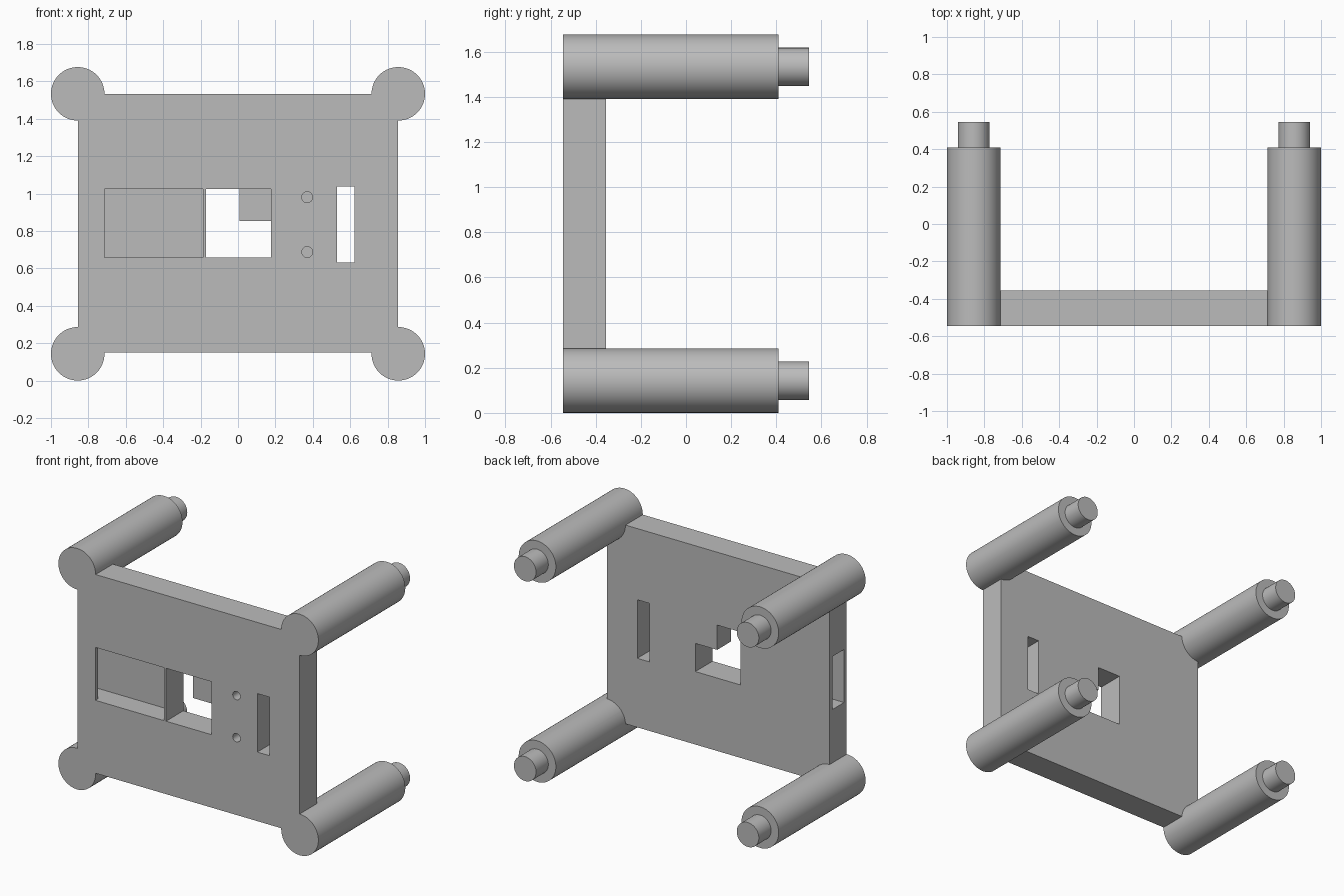
import bpy
from math import pi

cube = bpy.data.objects.get("Cube")
if cube:
    bpy.data.objects.remove(cube, do_unlink=True)

grey = bpy.data.materials.new("plain_grey")
grey.use_nodes = True
grey.diffuse_color = (0.5, 0.5, 0.5, 1)
grey.node_tree.nodes["Principled BSDF"].inputs["Base Color"].default_value = (0.5, 0.5, 0.5, 1)

FRONT, BACK = -0.545, -0.355


def box(name, x, y, z):
    """Box from (min, max) pairs."""
    mid = [(a + b) / 2 for a, b in (x, y, z)]
    bpy.ops.mesh.primitive_cube_add(size=1, location=mid)
    ob = bpy.context.object
    ob.name = name
    ob.scale = [b - a for a, b in (x, y, z)]
    bpy.ops.object.transform_apply(location=True, rotation=True, scale=True)
    ob.data.materials.append(grey)
    return ob


def rod(name, x, z, radius, y0, y1, sides=64):
    """Cylinder running front to back."""
    bpy.ops.mesh.primitive_cylinder_add(vertices=sides, radius=radius, depth=y1 - y0,
                                        location=(x, (y0 + y1) / 2, z), rotation=(pi / 2, 0, 0))
    ob = bpy.context.object
    ob.name = name
    bpy.ops.object.transform_apply(location=True, rotation=True, scale=True)
    ob.data.materials.append(grey)
    return ob


def combine(target, tool, operation):
    """Apply a boolean and discard the tool object."""
    mod = target.modifiers.new(operation, 'BOOLEAN')
    mod.operation, mod.object, mod.solver = operation, tool, 'EXACT'
    bpy.context.view_layer.objects.active = target
    bpy.ops.object.modifier_apply(modifier=mod.name)
    bpy.data.objects.remove(tool, do_unlink=True)


# Face plate
frame = box("frame", (-0.855, 0.855), (FRONT, BACK), (0.15, 1.532))

# Window, slot, pocket and the channel from the pocket out through the side
window_z = (0.657, 1.025)
cutters = [
    box("window_cut", (-0.172, 0.177), (-0.6, -0.3), window_z),
    box("slot_cut", (0.53, 0.623), (-0.6, -0.3), (0.63, 1.037)),
    box("pocket_cut", (-0.715, -0.187), (-0.6, -0.39), window_z),
    box("channel_cut", (-0.95, -0.6), (-0.515, -0.39), window_z),
]
# Blind screw holes
cutters += [rod("screw_cut", 0.37, z, 0.029, -0.6, -0.4, 32) for z in (0.687, 0.98)]
for cutter in cutters:
    combine(frame, cutter, 'DIFFERENCE')

# Recessed block in the window's upper corner
combine(frame, box("window_block", (0.009, 0.2), (-0.508, BACK), (0.853, 1.05)), 'UNION')

# Corner pillars with stepped pins
for x in (-0.857, 0.857):
    for z in (0.143, 1.533):
        pillar = rod("pillar", x, z, 0.143, FRONT, 0.41)
        combine(pillar, rod("pin", x, z, 0.085, 0.35, 0.545), 'UNION')
        combine(frame, pillar, 'UNION')

bpy.ops.object.select_all(action='DESELECT')
frame.select_set(True)
bpy.context.view_layer.objects.active = frame
bpy.ops.object.shade_smooth_by_angle(angle=pi / 6)
